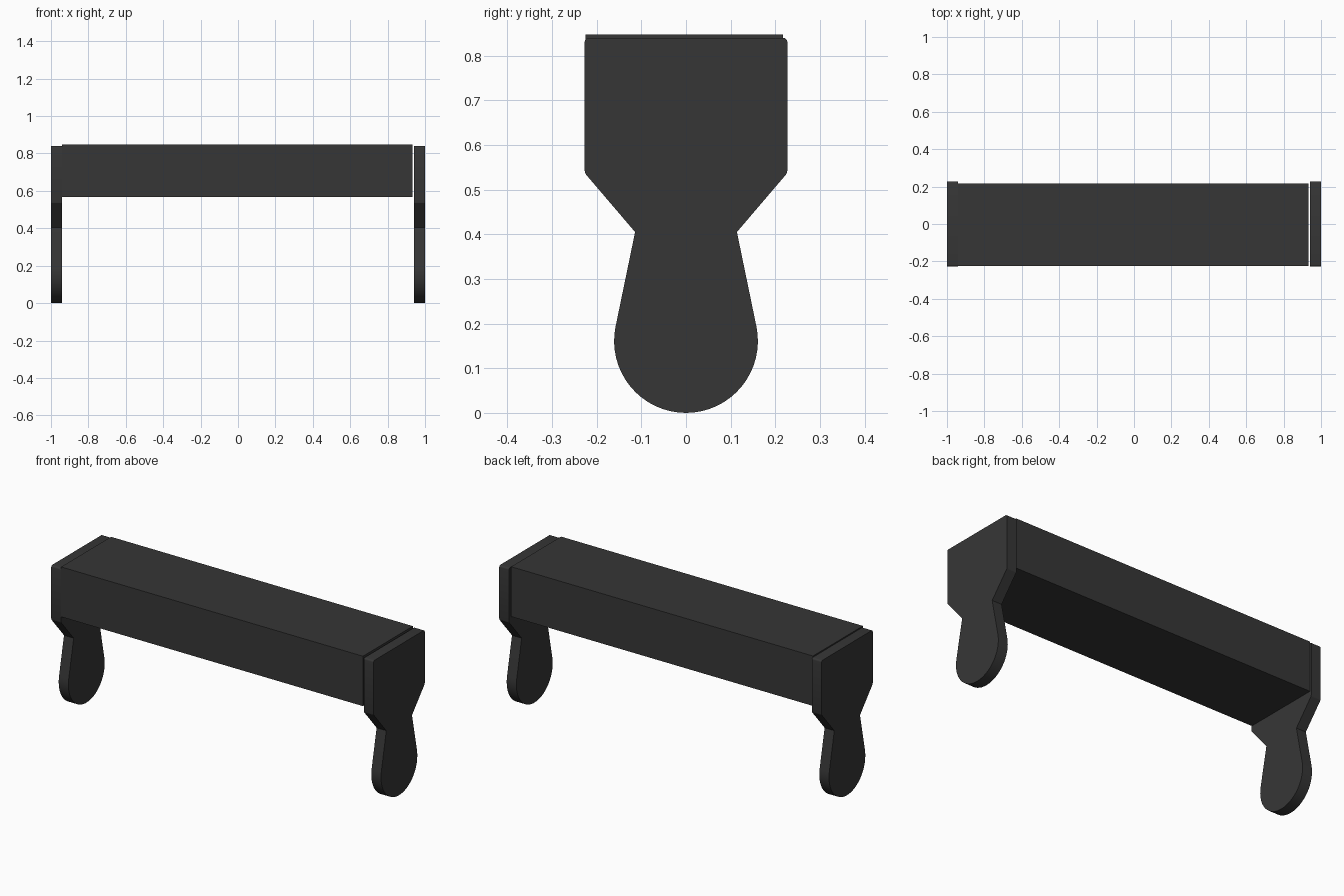
import bpy, bmesh, math

cube = bpy.data.objects.get("Cube")
if cube:
    bpy.data.objects.remove(cube, do_unlink=True)

charcoal = bpy.data.materials.new("charcoal")
charcoal.use_nodes = True
COLOUR = (0.037, 0.037, 0.037, 1)
charcoal.diffuse_color = COLOUR
charcoal.node_tree.nodes["Principled BSDF"].inputs["Base Color"].default_value = COLOUR


def extrude_profile(name, profile, x0, x1):
    """Extrude a closed (y, z) outline along x."""
    bm = bmesh.new()
    face = bm.faces.new([bm.verts.new((x0, y, z)) for y, z in profile])
    result = bmesh.ops.extrude_face_region(bm, geom=[face])
    moved = [v for v in result["geom"] if isinstance(v, bmesh.types.BMVert)]
    bmesh.ops.translate(bm, verts=moved, vec=(x1 - x0, 0, 0))
    bmesh.ops.recalc_face_normals(bm, faces=bm.faces)
    mesh = bpy.data.meshes.new(name)
    bm.to_mesh(mesh)
    bm.free()
    mesh.materials.append(charcoal)
    obj = bpy.data.objects.new(name, mesh)
    bpy.context.collection.objects.link(obj)
    bpy.ops.object.select_all(action="DESELECT")
    obj.select_set(True)
    bpy.context.view_layer.objects.active = obj
    bpy.ops.object.shade_smooth_by_angle(angle=math.radians(25))
    return obj


def arc(cy, cz, radius, start, end, steps):
    angles = [math.radians(start + (end - start) * i / steps) for i in range(steps + 1)]
    return [(cy + radius * math.cos(a), cz + radius * math.sin(a)) for a in angles]


# Half outline of an end panel: rounded corner, shoulder, neck, round foot
half = arc(0.217, 0.83, 0.01, 90, 0, 4)
half += [(0.227, 0.543), (0.225, 0.535), (0.114, 0.405)]
half += arc(0, 0.161, 0.161, 11, -90, 16)
outline = half + [(-y, z) for y, z in reversed(half[:-1])]

# End panels with legs
extrude_profile("right_end_panel", outline, -1.0, -0.94)
extrude_profile("left_end_panel", outline, 0.94, 1.0)

# Long box between the panels, with a thin gap at its left end
box = [(-0.225, 0.567), (0.217, 0.567), (0.217, 0.847), (-0.225, 0.847)]
extrude_profile("long_box", box, -0.94, 0.933)
